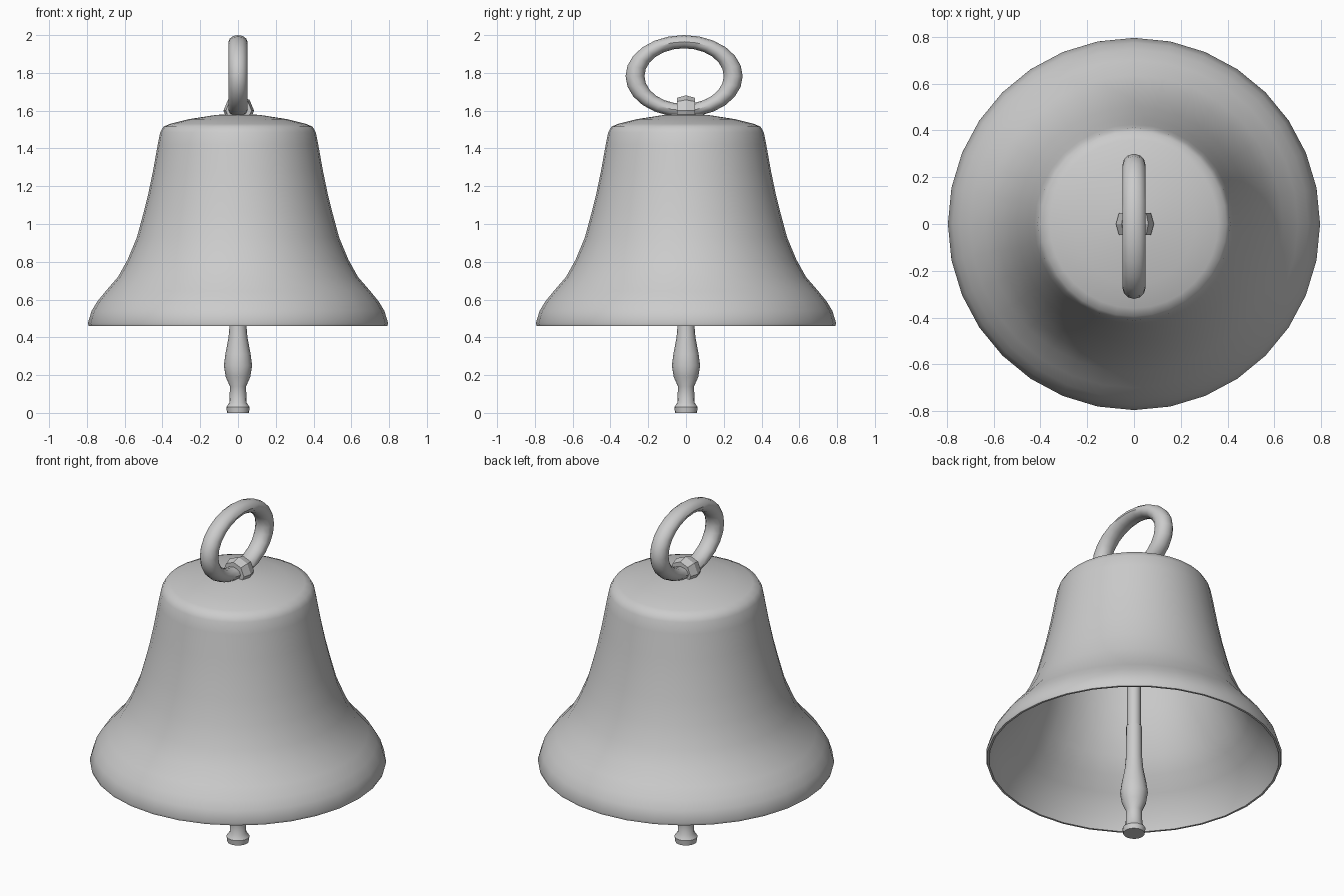
import bpy, bmesh, math

if "Cube" in bpy.data.objects:
    bpy.data.objects.remove(bpy.data.objects["Cube"])


def finish(name, verts, faces, smooth_angle=None):
    mesh = bpy.data.meshes.new(name)
    mesh.from_pydata(verts, [], faces)
    bm = bmesh.new()
    bm.from_mesh(mesh)
    bmesh.ops.remove_doubles(bm, verts=bm.verts, dist=1e-5)
    bmesh.ops.recalc_face_normals(bm, faces=bm.faces)
    bm.to_mesh(mesh)
    bm.free()
    obj = bpy.data.objects.new(name, mesh)
    bpy.context.collection.objects.link(obj)
    if smooth_angle:
        bpy.ops.object.select_all(action='DESELECT')
        obj.select_set(True)
        bpy.context.view_layer.objects.active = obj
        bpy.ops.object.shade_smooth_by_angle(angle=math.radians(smooth_angle))
    return obj


def lathe(name, profile, sides, smooth_angle):
    """Spin an (r, z) profile around z; zero radii close into a pole."""
    verts, faces = [], []
    for r, z in profile:
        for i in range(sides):
            a = 2 * math.pi * i / sides
            verts.append((r * math.cos(a), r * math.sin(a), z))
    for j in range(len(profile) - 1):
        a, b = j * sides, (j + 1) * sides
        for i in range(sides):
            k = (i + 1) % sides
            if profile[j][0] == 0:
                faces.append((a, b + k, b + i))
            elif profile[j + 1][0] == 0:
                faces.append((a + i, a + k, b))
            else:
                faces.append((a + i, a + k, b + k, b + i))
    return finish(name, verts, faces, smooth_angle)


def torus(name, centre, u_axis, ru, rz, tube, depth, segs, sides, smooth_angle=None):
    """Loop in the plane of u_axis and z; ru / rz stretch it into an oval."""
    verts, faces = [], []
    for i in range(segs):
        a = 2 * math.pi * i / segs
        for j in range(sides):
            b = 2 * math.pi * j / sides
            u = (ru + tube * math.cos(b)) * math.cos(a)
            z = (ru + tube * math.cos(b)) * math.sin(a) * rz / ru
            w = depth * math.sin(b)
            x, y = (u, w) if u_axis == 'x' else (w, u)
            verts.append((centre[0] + x, centre[1] + y, centre[2] + z))
            n, m = (i + 1) % segs, (j + 1) % sides
            faces.append((i * sides + j, n * sides + j, n * sides + m, i * sides + m))
    return finish(name, verts, faces, smooth_angle)


# Bell shell: outer skin from crown to lip, then back up the inside
outer = [(0, 1.585), (0.12, 1.577), (0.26, 1.555), (0.36, 1.53), (0.395, 1.515),
         (0.412, 1.485), (0.425, 1.42), (0.45, 1.28), (0.475, 1.16), (0.50, 1.06),
         (0.535, 0.93), (0.585, 0.81), (0.635, 0.72), (0.70, 0.645), (0.745, 0.59),
         (0.775, 0.54), (0.795, 0.475), (0.79, 0.46)]
inner = [(0.778, 0.46), (0.755, 0.53), (0.68, 0.635), (0.615, 0.71), (0.565, 0.80),
         (0.515, 0.92), (0.48, 1.05), (0.43, 1.28), (0.395, 1.475), (0.35, 1.505),
         (0, 1.555)]
lathe("bell_shell", outer + inner, 32, 40)

# Clapper: long rod, swollen belly and flared foot
lathe("clapper", [(0, 0), (0.058, 0), (0.062, 0.03), (0.045, 0.055), (0.043, 0.14),
                  (0.065, 0.19), (0.075, 0.25), (0.067, 0.31), (0.05, 0.40),
                  (0.044, 0.47), (0.042, 0.66), (0.037, 0.66), (0.037, 1.56),
                  (0, 1.56)], 16, 40)

# Hanging ring: oval loop on top
torus("hanging_ring", (0, -0.01, 1.783), 'y', 0.26, 0.182, 0.05, 0.05, 24, 12, 40)

# Ring clasp: small faceted loop holding the ring to the crown
torus("ring_clasp", (0.004, 0, 1.60), 'x', 0.055, 0.055, 0.026, 0.055, 8, 6)
